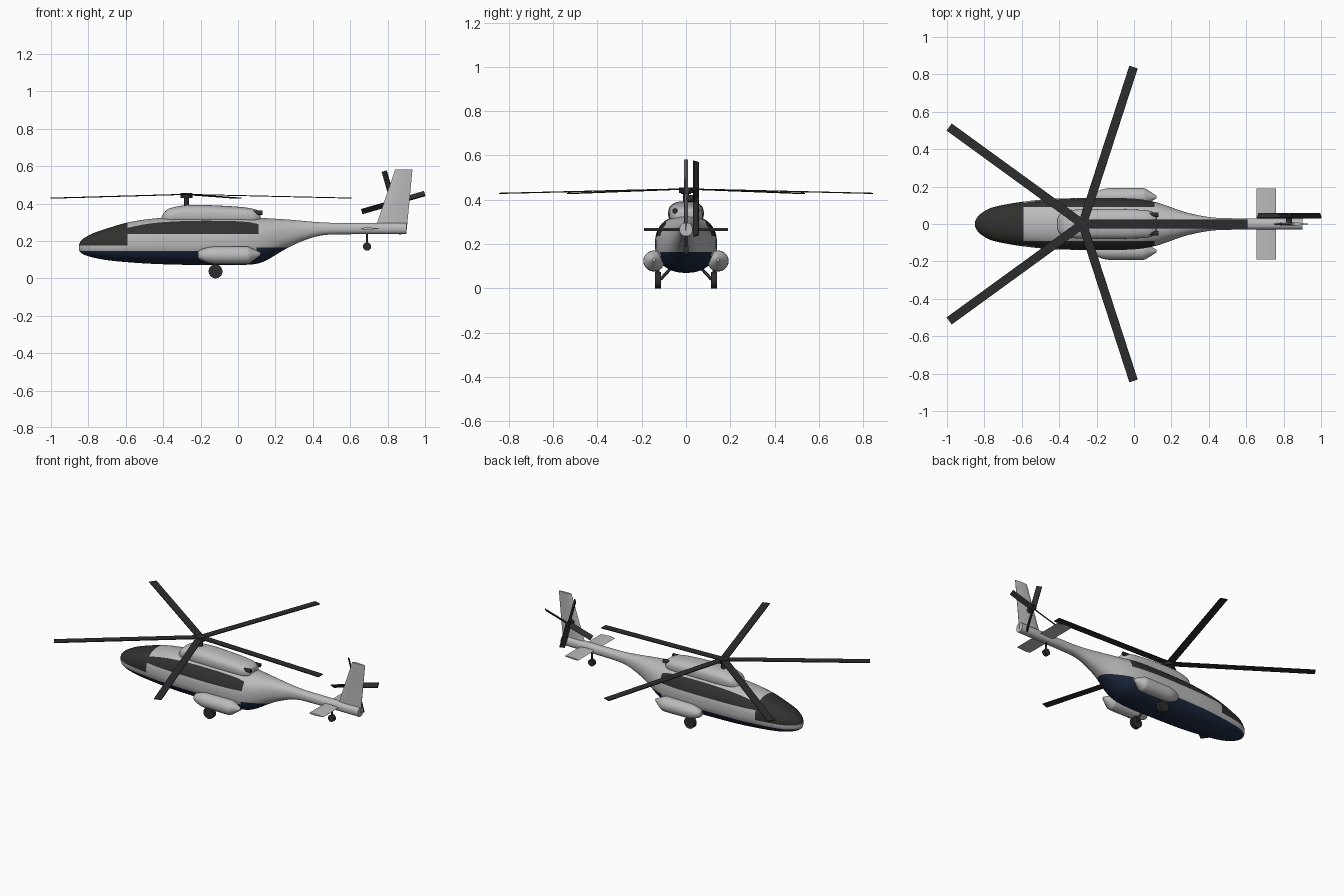
import bpy, bmesh, math
from math import pi, sin, cos, radians
from mathutils import Vector, Matrix

if "Cube" in bpy.data.objects:
    bpy.data.objects.remove(bpy.data.objects["Cube"])


def material(name, rgb):
    m = bpy.data.materials.new(name)
    m.diffuse_color = (*rgb, 1)
    m.use_nodes = True
    m.node_tree.nodes["Principled BSDF"].inputs["Base Color"].default_value = m.diffuse_color
    return m


GREY = material("light_grey", (0.50, 0.50, 0.50))
DARK = material("charcoal", (0.026, 0.026, 0.026))
NAVY = material("navy_belly", (0.012, 0.022, 0.05))
GLASS = material("dark_glass", (0.03, 0.03, 0.028))


def finish(name, bm, mats, angle=40):
    bmesh.ops.recalc_face_normals(bm, faces=bm.faces)
    me = bpy.data.meshes.new(name)
    bm.to_mesh(me)
    bm.free()
    ob = bpy.data.objects.new(name, me)
    bpy.context.collection.objects.link(ob)
    for m in mats:
        me.materials.append(m)
    bpy.ops.object.select_all(action='DESELECT')
    ob.select_set(True)
    bpy.context.view_layer.objects.active = ob
    bpy.ops.object.shade_smooth_by_angle(angle=radians(angle))
    return ob


def skin(bm, rings):
    vs = [[bm.verts.new(p) for p in r] for r in rings]
    n = len(vs[0])
    for a, b in zip(vs, vs[1:]):
        for i in range(n):
            bm.faces.new((a[i], a[(i + 1) % n], b[(i + 1) % n], b[i]))
    bm.faces.new(vs[0])
    bm.faces.new(vs[-1])


def loft(stations, power, y0=0, sides=48, sub=4):
    """Superellipse hull through stations (x, z_low, z_high, half_width)."""
    st = [Vector(s) for s in stations]
    pts = []
    for i in range(len(st) - 1):
        p1, p2 = st[i], st[i + 1]
        dx = p2[0] - p1[0]

        def slope(k):
            a, b = st[max(k - 1, 0)], st[min(k + 1, len(st) - 1)]
            return (b - a) / (b[0] - a[0])
        m1, m2 = slope(i) * dx, slope(i + 1) * dx
        for j in range(sub):
            t = j / sub
            p = ((2*t**3 - 3*t*t + 1) * p1 + (t**3 - 2*t*t + t) * m1
                 + (3*t*t - 2*t**3) * p2 + (t**3 - t*t) * m2)
            p[0] = p1[0] + t * dx
            pts.append(p)
    pts.append(st[-1])
    e = 2 / power

    def ring(p):
        x, lo, hi, w = p
        out = []
        for k in range(sides):
            a = 2 * pi * (k + 0.5) / sides
            c, s = cos(a), sin(a)
            out.append((x, y0 + w * math.copysign(abs(c)**e, c),
                        (lo + hi) / 2 + (hi - lo) / 2 * math.copysign(abs(s)**e, s)))
        return out
    bm = bmesh.new()
    skin(bm, [ring(p) for p in pts])
    return bm


def rod(name, a, b, r, mat, sides=24):
    a, b = Vector(a), Vector(b)
    bm = bmesh.new()
    rot = (b - a).to_track_quat('Z', 'Y').to_matrix().to_4x4()
    bmesh.ops.create_cone(bm, cap_ends=True, segments=sides, radius1=r, radius2=r,
                          depth=(b - a).length, matrix=Matrix.Translation((a + b) / 2) @ rot)
    return finish(name, bm, [mat])


def blade(name, r0, r1, width, thick, matrix):
    bm = bmesh.new()
    bmesh.ops.create_cube(bm, size=1, matrix=matrix @ Matrix.Translation(((r0 + r1) / 2, 0, 0))
                          @ Matrix.Diagonal((r1 - r0, width, thick, 1)))
    return finish(name, bm, [DARK])


def wing(name, root, tip, half, up):
    """Lens-section surface between two chords (leading point, trailing point)."""
    prof = [(0, 0), (.08, .55), (.3, 1), (.65, .7), (1, .1)]
    prof = prof + [(t, -h) for t, h in reversed(prof[1:])]
    bm = bmesh.new()
    skin(bm, [[Vector(a).lerp(Vector(b), t) + Vector(up) * h * half for t, h in prof]
              for a, b in (root, tip)])
    return finish(name, bm, [GREY])


# Fuselage with tail boom; cut lines separate the colours
bm = loft([(-.85, .15, .18, .015), (-.84, .137, .2, .033), (-.82, .125, .217, .055),
           (-.77, .11, .243, .084), (-.70, .097, .267, .102), (-.59, .086, .299, .12),
           (-.45, .077, .32, .134), (-.28, .072, .33, .139), (-.1, .07, .331, .14),
           (.04, .072, .329, .132), (.13, .086, .323, .113), (.26, .16, .315, .068),
           (.34, .197, .308, .048), (.42, .224, .301, .035), (.5, .234, .297, .031),
           (.9, .236, .296, .029)], 2.3)
for co, no in [((0, 0, .145), (0, 0, 1)), ((0, 0, .165), (0, 0, 1)), ((0, 0, .175), (0, 0, 1)),
               ((0, 0, .237), (0, 0, 1)), ((0, .09, 0), (0, 1, 0)), ((0, -.09, 0), (0, 1, 0)),
               ((-.59, 0, 0), (1, 0, 0)), ((.1, 0, 0), (1, 0, 0)), ((.11, 0, 0), (1, 0, 0))]:
    bmesh.ops.bisect_plane(bm, geom=bm.verts[:] + bm.edges[:] + bm.faces[:], dist=1e-5,
                           plane_co=co, plane_no=no)
for f in bm.faces:
    x, y, z = f.calc_center_median()
    if z < .145 or (.1 < x < .4 and z < .165):
        f.material_index = 1
    elif (x < -.59 and z > .175) or (-.59 < x < .11 and z > .237 and abs(y) > .09):
        f.material_index = 2
finish("fuselage", bm, [GREY, NAVY, GLASS])

# Engine housing on the roof
finish("engine_cowling", loft([(-.41, .30, .326, .03), (-.395, .295, .352, .052),
       (-.37, .29, .373, .068), (-.27, .285, .392, .079), (-.1, .285, .389, .08),
       (.03, .285, .38, .076), (.09, .29, .37, .068), (.115, .30, .358, .052),
       (.12, .305, .35, .045)], 2.6), [GREY])

# Paired parts: exhausts, side pods, main wheels and struts
for side, s in (("left", -1), ("right", 1)):
    rod(f"exhaust_{side}", (.08, s * .05, .35), (.13, s * .05, .35), .012, DARK)
    finish(f"side_pod_{side}", loft([(-.215, .11, .14, .014), (-.205, .1, .15, .026),
           (-.15, .08, .168, .045), (-.08, .077, .17, .047), (.05, .077, .17, .047),
           (.065, .083, .165, .042), (.12, .122, .138, .007)], 2, y0=s * .145, sides=32), [GREY])
    rod(f"main_wheel_{side}", (-.12, s * .112, .037), (-.12, s * .139, .037), .037, DARK, 32)
    rod(f"main_strut_{side}", (-.12, s * .126, .037), (-.12, s * .13, .1), .009, DARK, 12)
    rod(f"main_brace_{side}", (-.12, s * .115, .04), (-.12, s * .06, .1), .007, DARK, 12)

# Tail wheel
rod("tail_wheel", (.69, -.011, .17), (.69, .011, .17), .022, DARK)
rod("tail_wheel_strut", (.69, 0, .17), (.69, 0, .25), .006, DARK, 12)

# Tail surfaces
wing("tail_fin", ((.735, 0, .27), (.9, 0, .237)), ((.84, 0, .583), (.933, 0, .583)),
     .008, (0, 1, 0))
wing("stabilizer", ((.655, -.19, .266), (.758, -.19, .266)),
     ((.655, .19, .266), (.758, .19, .266)), .006, (0, 0, 1))

# Main rotor, five drooping blades
rod("rotor_mast", (-.275, 0, .37), (-.275, 0, .44), .014, DARK)
rod("rotor_hub", (-.275, 0, .43), (-.275, 0, .455), .032, DARK, 32)
for i in range(5):
    blade(f"main_blade_{i + 1}", .01, .882, .047, .005,
          Matrix.Translation((-.275, 0, .449)) @ Matrix.Rotation(2 * pi * i / 5, 4, 'Z')
          @ Matrix.Rotation(radians(1.3), 4, 'Y'))

# Tail rotor, four pitched blades beside the fin
rod("tail_rotor_hub", (.83, 0, .405), (.83, .056, .405), .016, DARK)
for i in range(4):
    blade(f"tail_blade_{i + 1}", .005, .175, .034, .007,
          Matrix.Translation((.83, .045, .405)) @ Matrix.Rotation(radians(-16) + pi * i / 2, 4, 'Y')
          @ Matrix.Rotation(radians(45), 4, 'X'))
